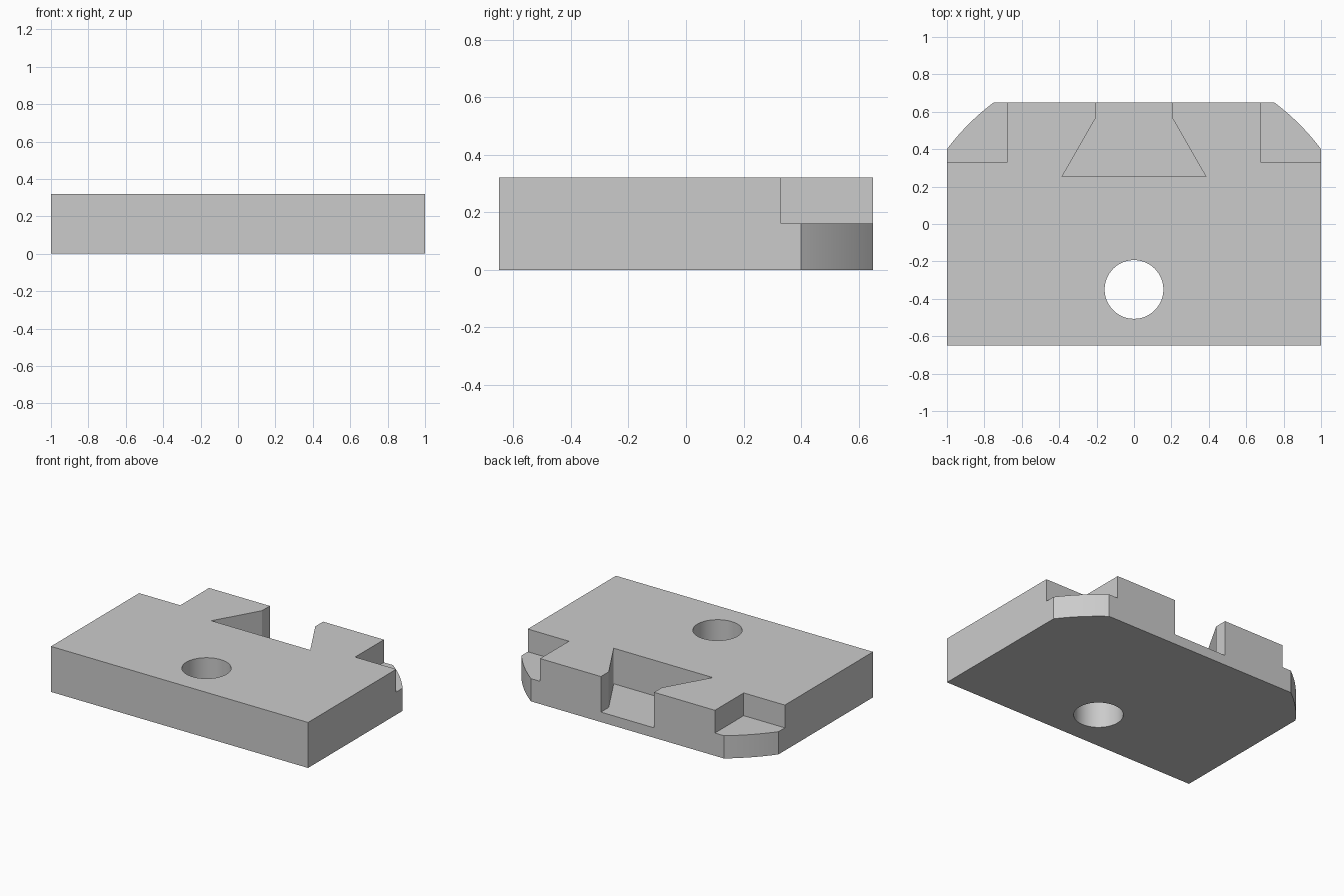
import bpy
import bmesh
from math import sin, cos, pi, atan2, radians

WIDTH, DEPTH, HEIGHT = 1.0, 0.65, 0.32   # half width, half depth, full height
HOLE_Y, HOLE_R, ARC_R = -0.35, 0.157, 1.25

cube = bpy.data.objects.get("Cube")
if cube:
    bpy.data.objects.remove(cube, do_unlink=True)

grey = bpy.data.materials.new("light grey")
grey.use_nodes = True
colour = (0.6, 0.6, 0.6, 1)
grey.diffuse_color = colour
grey.node_tree.nodes["Principled BSDF"].inputs["Base Color"].default_value = colour


def prism(name, outline, low, high):
    """Extrude a counter-clockwise outline upward from low to high."""
    bm = bmesh.new()
    face = bm.faces.new([bm.verts.new((x, y, low)) for x, y in outline])
    top = bmesh.ops.extrude_face_region(bm, geom=[face])["geom"]
    bmesh.ops.translate(bm, vec=(0, 0, high - low),
                        verts=[v for v in top if isinstance(v, bmesh.types.BMVert)])
    bmesh.ops.recalc_face_normals(bm, faces=bm.faces)
    mesh = bpy.data.meshes.new(name)
    bm.to_mesh(mesh)
    bm.free()
    mesh.materials.append(grey)
    obj = bpy.data.objects.new(name, mesh)
    bpy.context.collection.objects.link(obj)
    return obj


def arc(radius, start, end, steps):
    """Points on a circle centred on the bolt hole."""
    angles = [start + (end - start) * i / steps for i in range(steps + 1)]
    return [(radius * cos(a), HOLE_Y + radius * sin(a)) for a in angles]


def mirrored(points):
    return [(-x, y) for x, y in reversed(points)]


# Plate with both rear corners rounded about the hole centre
corner = arc(ARC_R, atan2(0.75, 1), atan2(1, 0.75), 12)
right_half = [(WIDTH, -DEPTH)] + corner
plate = prism("plate", right_half + mirrored(right_half), 0, HEIGHT)

# Through hole, dovetail slot and the two rear corner steps
slot_half = [(0.385, 0.253), (0.207, 0.563), (0.207, 0.8)]
step = [(0.68, 0.33), (1.2, 0.33), (1.2, 0.8), (0.68, 0.8)]
cutters = [
    prism("hole_cutter", arc(HOLE_R, 0, 2 * pi, 64)[:-1], -0.1, 0.5),
    prism("slot_cutter", slot_half + mirrored(slot_half), 0.07, 0.5),
    prism("left_step_cutter", step, 0.16, 0.5),
    prism("right_step_cutter", mirrored(step), 0.16, 0.5),
]

bpy.ops.object.select_all(action="DESELECT")
plate.select_set(True)
bpy.context.view_layer.objects.active = plate
for cutter in cutters:
    cutter.hide_render = True
    cut = plate.modifiers.new(cutter.name, "BOOLEAN")
    cut.operation = "DIFFERENCE"
    cut.solver = "EXACT"
    cut.object = cutter
    bpy.ops.object.modifier_apply(modifier=cut.name)
    bpy.data.objects.remove(cutter, do_unlink=True)

bpy.ops.object.shade_smooth_by_angle(angle=radians(25))
